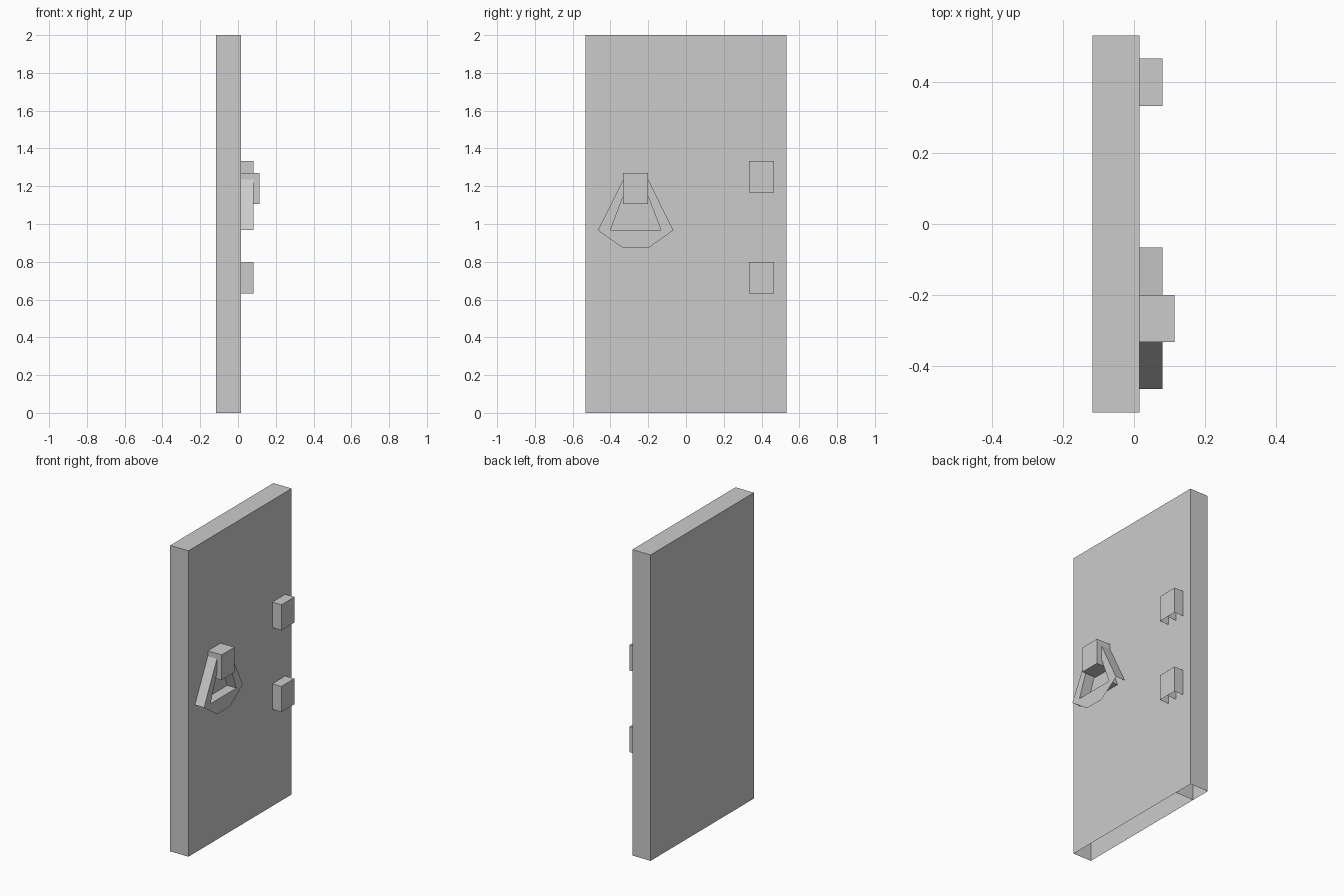
import bpy
import bmesh
from mathutils import Vector

cube = bpy.data.objects.get("Cube")
if cube:
    bpy.data.objects.remove(cube, do_unlink=True)

grey = bpy.data.materials.new("plain grey")
grey.use_nodes = True
grey.diffuse_color = (0.6, 0.6, 0.6, 1)
grey.node_tree.nodes["Principled BSDF"].inputs["Base Color"].default_value = (0.6, 0.6, 0.6, 1)

FACE = 0.015      # x of the panel's outer surface
RAISED = 0.081    # x of the fittings' outer surface


def finish(name, bm):
    mesh = bpy.data.meshes.new(name)
    bm.to_mesh(mesh)
    bm.free()
    mesh.materials.append(grey)
    obj = bpy.data.objects.new(name, mesh)
    bpy.context.collection.objects.link(obj)
    return obj


def box(name, lo, hi, omit=(), partition=None):
    """Box between two corners, without the faces whose normals are in omit."""
    lo, hi = Vector(lo), Vector(hi)
    bm = bmesh.new()
    bmesh.ops.create_cube(bm, size=1)
    bm.normal_update()
    gone = [f for f in bm.faces if any(f.normal.dot(Vector(n)) > 0.9 for n in omit)]
    bmesh.ops.delete(bm, geom=gone, context='FACES')
    for v in bm.verts:
        v.co = Vector([(lo[i] + hi[i]) / 2 + v.co[i] * (hi[i] - lo[i]) for i in range(3)])
    if partition is not None:
        corners = [(lo.x, lo.z), (lo.x, hi.z), (hi.x, hi.z), (hi.x, lo.z)]
        bm.faces.new([bm.verts.new((x, partition, z)) for x, z in corners])
    return finish(name, bm)


DOWN, INWARD = (0, 0, -1), (-1, 0, 0)

# Panel, hollow and open underneath, with an inner rib
box("door_panel", (-0.117, -0.533, 0), (FACE, 0.533, 2), [DOWN], partition=0.4)

# Two hinge blocks, open underneath
for name, z in (("lower_hinge", 0.633), ("upper_hinge", 1.167)):
    box(name, (FACE, 0.333, z), (RAISED, 0.467, z + 0.167), [DOWN, INWARD], partition=0.4)

# Block that holds the pull handle
box("handle_mount", (FACE, -0.333, 1.105), (0.115, -0.2, 1.27), [INWARD])

# Pull handle: flat front ring with side walls, open along its lower rim
MID = -0.2665
outer = [(0.0665, 1.235), (0.2, 0.967), (0.0665, 0.872)]
inner = [(0.0665, 1.145), (0.134, 0.967)]
bm = bmesh.new()


def quad(*points):
    bm.faces.new([bm.verts.new((x, MID + y, z)) for x, y, z in points])


def wall(a, b):
    quad((FACE, *a), (RAISED, *a), (RAISED, *b), (FACE, *b))


for side in (-1, 1):
    o_top, o_side, o_low = [(side * y, z) for y, z in outer]
    i_top, i_side = [(side * y, z) for y, z in inner]
    wall(o_top, o_side)
    wall(i_top, i_side)
    front = [o_top, o_side, i_side, i_top]
    corner = [o_side, o_low, (0, o_low[1]), (0, i_side[1])]
    for loop in (front, corner):
        quad(*[(RAISED, *p) for p in loop])
# Ledge inside the ring
wall((-inner[1][0], inner[1][1]), inner[1])
bmesh.ops.remove_doubles(bm, verts=bm.verts, dist=0.0001)
bmesh.ops.recalc_face_normals(bm, faces=bm.faces)
front_face = max(bm.faces, key=lambda f: f.calc_center_median().x)
if front_face.normal.x < 0:
    bmesh.ops.reverse_faces(bm, faces=bm.faces)
finish("pull_handle", bm)
